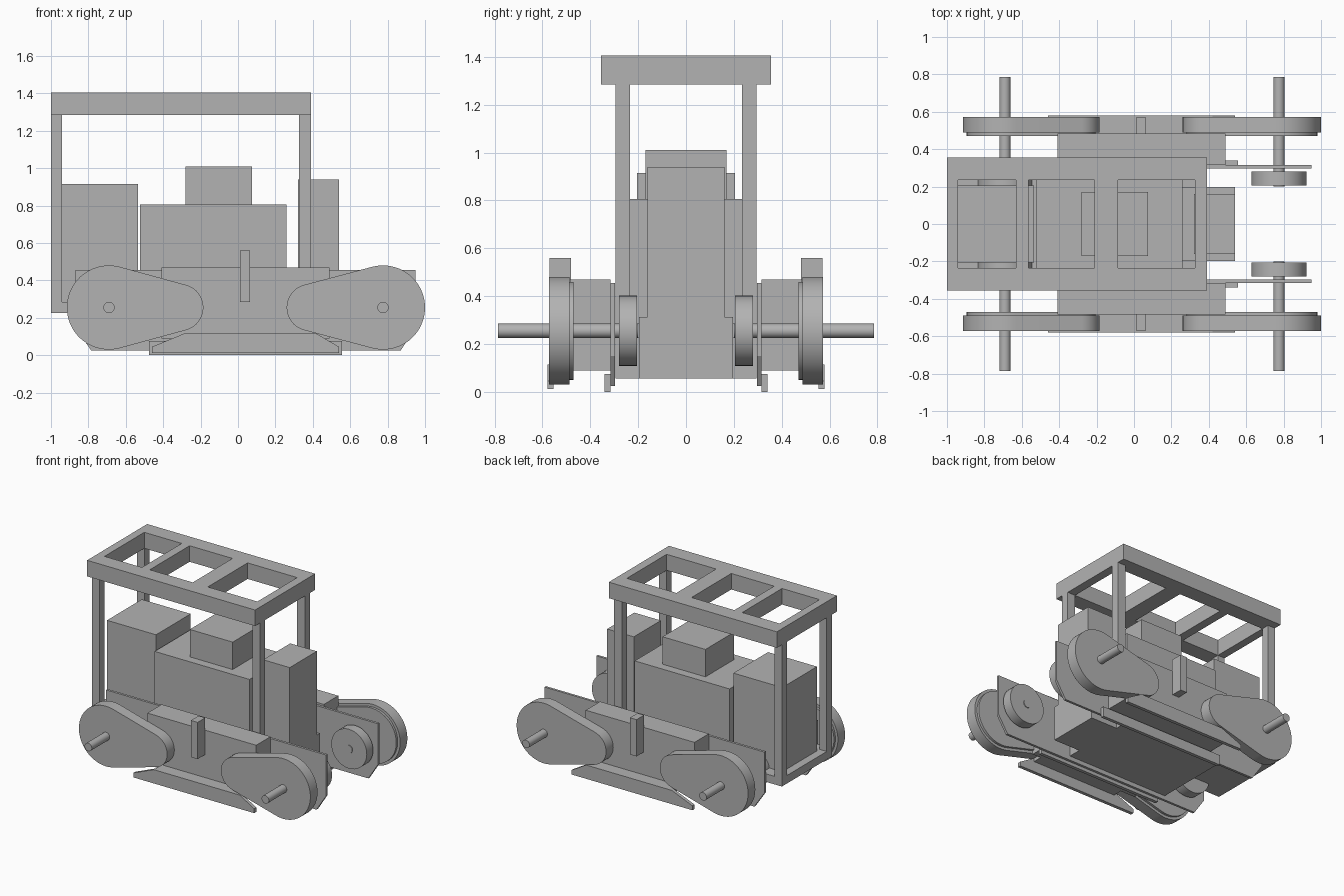
import bpy, bmesh, math
from mathutils import Vector

cube = bpy.data.objects.get("Cube")
if cube:
    bpy.data.objects.remove(cube)

grey = bpy.data.materials.new("plain_grey")
grey.use_nodes = True
shade = (0.45, 0.45, 0.45, 1)
grey.diffuse_color = shade
grey.node_tree.nodes["Principled BSDF"].inputs["Base Color"].default_value = shade


def add_object(name, bm):
    bmesh.ops.recalc_face_normals(bm, faces=bm.faces)
    mesh = bpy.data.meshes.new(name)
    bm.to_mesh(mesh)
    bm.free()
    mesh.materials.append(grey)
    obj = bpy.data.objects.new(name, mesh)
    bpy.context.collection.objects.link(obj)
    return obj


def box(name, x, y, z):
    """Box from (low, high) ranges."""
    bm = bmesh.new()
    bmesh.ops.create_cube(bm, size=1)
    for v in bm.verts:
        v.co = [r[0] if c < 0 else r[1] for c, r in zip(v.co, (x, y, z))]
    return add_object(name, bm)


def prism(name, outline, y0, y1):
    """Extrude an x-z outline along y."""
    bm = bmesh.new()
    face = bm.faces.new([bm.verts.new((x, y0, z)) for x, z in outline])
    out = bmesh.ops.extrude_face_region(bm, geom=[face])
    verts = [g for g in out["geom"] if isinstance(g, bmesh.types.BMVert)]
    bmesh.ops.translate(bm, verts=verts, vec=Vector((0, y1 - y0, 0)))
    return add_object(name, bm)


def arc(cx, cz, r, start, end, steps):
    return [(cx + r * math.cos(start + (end - start) * i / steps),
             cz + r * math.sin(start + (end - start) * i / steps))
            for i in range(steps + 1)]


def teardrop(cx, cz, big, small, reach):
    """Two circles joined by tangents; the sign of reach sets its direction."""
    a = math.acos((big - small) / abs(reach))
    pts = arc(0, 0, big, a, 2 * math.pi - a, 40) + arc(abs(reach), 0, small, -a, a, 16)
    sign = math.copysign(1, reach)
    return [(cx + sign * x, cz + z) for x, z in pts]


def smooth(obj):
    for o in bpy.context.selected_objects:
        o.select_set(False)
    obj.select_set(True)
    bpy.context.view_layer.objects.active = obj
    bpy.ops.object.shade_smooth_by_angle(angle=math.radians(30))


# Chassis and body blocks
box("floor_slab", (-1, 0.39), (-0.295, 0.295), (0.225, 0.285))
box("belly_tank", (-0.52, 0.32), (-0.295, 0.295), (0.055, 0.226))
box("front_base", (0.25, 0.54), (-0.197, 0.197), (0.055, 0.313))
box("front_tower", (0.32, 0.54), (-0.16, 0.16), (0.31, 0.94))
box("main_body", (-0.525, 0.26), (-0.235, 0.235), (0.285, 0.805))
box("top_box", (-0.28, 0.075), (-0.17, 0.17), (0.8, 1.01))
box("rear_tower", (-0.94, -0.535), (-0.205, 0.205), (0.285, 0.915))

# Canopy frame: two side rails and four cross bars
roof = (1.285, 1.405)
for label, s in (("left", 1), ("right", -1)):
    box("canopy_rail_" + label, (-1, 0.39), sorted((s * 0.235, s * 0.355)), roof)
for i, span in enumerate(((-1, -0.94), (-0.63, -0.565), (-0.21, -0.085), (0.325, 0.39))):
    box(f"canopy_bar_{i + 1}", span, (-0.235, 0.235), roof)

plate = [(-0.87, 0.455), (-0.87, 0.15), (-0.785, 0.025),
         (0.87, 0.025), (0.95, 0.15), (0.95, 0.455)]
outer_rail = [(-0.46, 0.012), (0.54, 0.012), (0.54, 0.045),
              (0.42, 0.115), (-0.29, 0.115), (-0.46, 0.045)]

for label, s in (("front", -1), ("back", 1)):
    def span(a, b):
        return sorted((s * a, s * b))

    # Canopy posts
    for end, xs in (("rear", (-1, -0.94)), ("fore", (0.325, 0.39))):
        box(f"post_{end}_{label}", xs, span(0.235, 0.295), (0.28, 1.285))

    # Side frames, plates and lower rails
    prism("side_plate_" + label, plate, *span(0.297, 0.315))
    box("side_frame_" + label, (-0.41, 0.49), span(0.315, 0.485), (0.09, 0.47))
    box("rail_ledge_" + label, (-0.29, 0.42), span(0.4, 0.56), (0.09, 0.115))
    prism("outer_rail_" + label, outer_rail, *span(0.555, 0.58))
    box("inner_rail_" + label, (-0.475, 0.555), span(0.315, 0.34), (0.0, 0.075))
    box("side_lever_" + label, (0.01, 0.065), span(0.48, 0.57), (0.285, 0.56))

    # Wheel covers, discs and axles
    for end, cx, reach in (("rear", -0.69, 0.38), ("fore", 0.775, -0.39)):
        cz = 0.255
        smooth(prism(f"wheel_cover_{end}_{label}",
                     teardrop(cx, cz, 0.225, 0.125, reach), *span(0.488, 0.573)))
        smooth(prism(f"cover_backing_{end}_{label}",
                     teardrop(cx, cz, 0.205, 0.105, reach), *span(0.47, 0.49)))
        for part, r, a, b in (("inner_disc", 0.147, 0.205, 0.28), ("axle", 0.03, 0.2, 0.785)):
            circle = arc(cx, cz, r, 0, 2 * math.pi, 40)[:-1]
            smooth(prism(f"{part}_{end}_{label}", circle, *span(a, b)))
